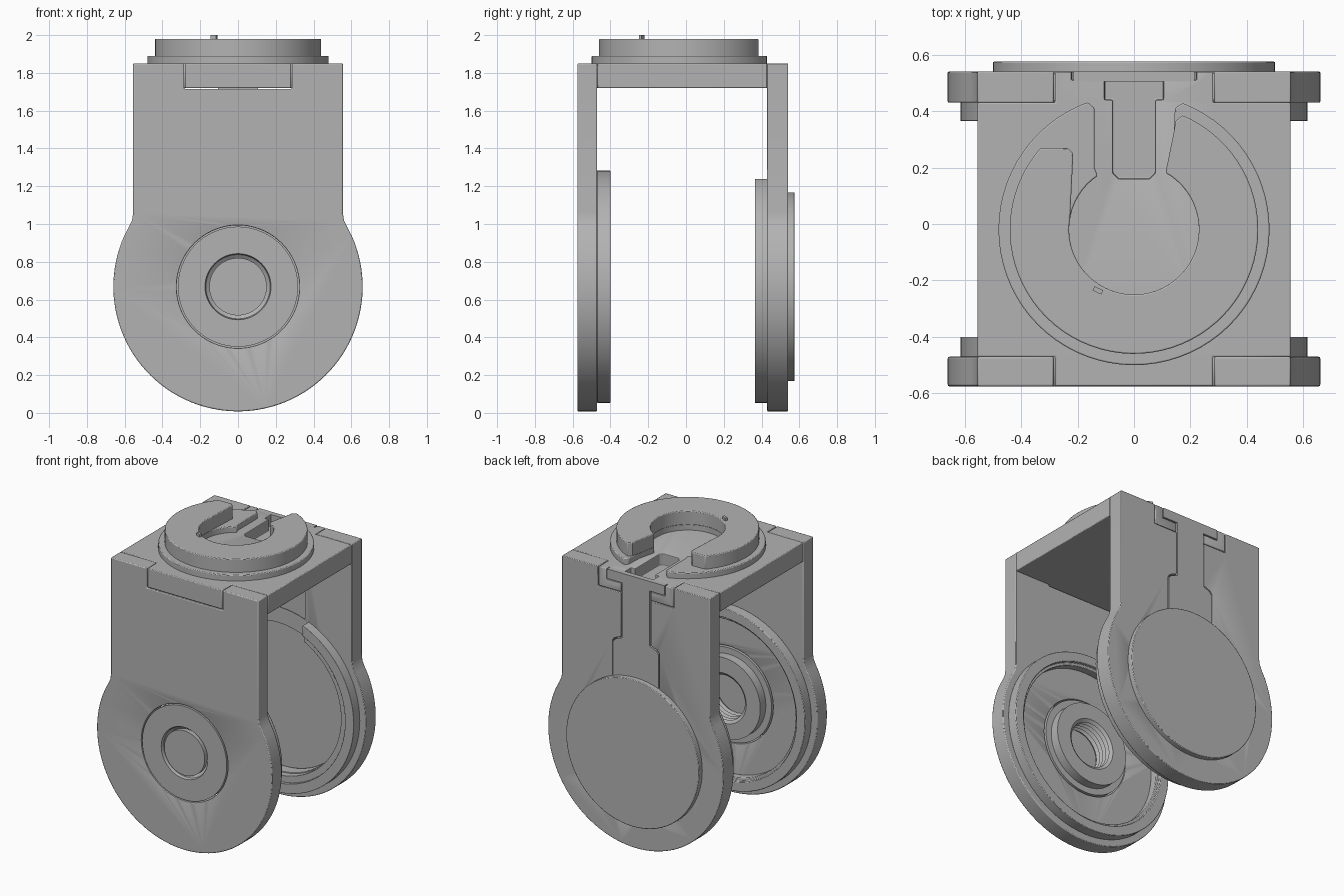
import bpy, bmesh
from math import sin, cos, radians, pi
from mathutils import Matrix

if "Cube" in bpy.data.objects:
    bpy.data.objects.remove(bpy.data.objects["Cube"], do_unlink=True)

grey = bpy.data.materials.new("plain grey")
grey.use_nodes = True
grey.diffuse_color = (0.45, 0.45, 0.45, 1)
grey.node_tree.nodes["Principled BSDF"].inputs["Base Color"].default_value = grey.diffuse_color

CZ = 0.668          # height of the pivot axis
RC = -0.02          # y centre of the top mount


def make(name, bm):
    bmesh.ops.recalc_face_normals(bm, faces=bm.faces)
    mesh = bpy.data.meshes.new(name)
    bm.to_mesh(mesh)
    bm.free()
    mesh.materials.append(grey)
    ob = bpy.data.objects.new(name, mesh)
    bpy.context.collection.objects.link(ob)
    return ob


def prism(name, pts, lo, hi, axis="Z"):
    """Extrude an outline: (x, y) along z, or (x, z) along y."""
    bm = bmesh.new()
    def place(a, b, h):
        return (a, b, h) if axis == "Z" else (a, h, b)
    face = bm.faces.new([bm.verts.new(place(a, b, lo)) for a, b in pts])
    ext = bmesh.ops.extrude_face_region(bm, geom=[face])
    verts = [v for v in ext["geom"] if isinstance(v, bmesh.types.BMVert)]
    bmesh.ops.translate(bm, verts=verts, vec=place(0, 0, hi - lo))
    return make(name, bm)


def lathe(name, profile, steps=72):
    """Turn a closed (radius, y) section about the pivot axis."""
    bm = bmesh.new()
    vs = [bm.verts.new((r, y, CZ)) for r, y in profile]
    edges = [bm.edges.new((vs[i - 1], vs[i])) for i in range(len(vs))]
    bmesh.ops.spin(bm, geom=vs + edges, cent=(0, 0, CZ), axis=(0, 1, 0),
                   angle=2 * pi, steps=steps, use_duplicate=False)
    bmesh.ops.remove_doubles(bm, verts=bm.verts, dist=1e-4)
    return make(name, bm)


def arc(r, a0, a1, n, cy=0.0):
    angles = [radians(a0 + (a1 - a0) * i / n) for i in range(n + 1)]
    return [(r * cos(a), cy + r * sin(a)) for a in angles]


def mirrored(half):
    return half + [(-x, y) for x, y in reversed(half)]


def rect(x0, x1, y0, y1):
    return [(x0, y0), (x1, y0), (x1, y1), (x0, y1)]


def disc(name, r, lo, hi):
    return prism(name, arc(r, 0, 355, 71, CZ), lo, hi, "Y")


def cut(ob, cutter):
    mod = ob.modifiers.new("cut", "BOOLEAN")
    mod.object = cutter
    mod.solver = "EXACT"
    cutter.hide_render = True
    cutter.hide_viewport = True


def bevel(ob, width=0.006):
    mod = ob.modifiers.new("edge", "BEVEL")
    mod.width = width
    mod.segments = 2
    mod.limit_method = "ANGLE"
    mod.angle_limit = radians(40)


# Side plates: rounded lower end, straight neck, notch for the top tab
half = [(0.285, 1.715), (0.285, 1.85), (0.555, 1.85), (0.555, 1.06), (0.561, 1.02), (0.58, 0.98)]
half += arc(0.66, 24, -90, 36, CZ)[:-1]
outline = half + [(0, CZ - 0.66)] + [(-x, z) for x, z in reversed(half)]
front_plate = prism("front_plate", outline, -0.575, -0.47, "Y")
back_plate = prism("back_plate", outline, 0.43, 0.54, "Y")

# Top plate with tabs reaching through both side plates
tabs = mirrored([(0.28, -0.574), (0.28, -0.47), (0.555, -0.47),
                 (0.555, 0.43), (0.28, 0.43), (0.28, 0.539)])
top_plate = prism("top_plate", tabs, 1.72, 1.85)


# Cable cover strip set into the back, with a clearance groove around it
def strip(d):
    return mirrored([(0.17 + d, 1.1), (0.17 + d, 1.37 + d), (0.155 + d, 1.39 + d),
                     (0.105 + d, 1.41 + d), (0.105 + d, 1.785 - d),
                     (0.215 + d, 1.785 - d), (0.215 + d, 1.85 + d)])


strip_cutter = prism("strip_cutter", strip(0.006), 0.51, 0.6, "Y")
prism("cable_cover", strip(0), 0.505, 0.54, "Y")

# Slot in the top plate
slot = mirrored([(0.055, 0.16), (0.075, 0.18), (0.075, 0.44), (0.105, 0.44), (0.105, 0.515)])
slot_cutter = prism("slot_cutter", slot, 1.775, 1.9)
cut(top_plate, slot_cutter)
cut(top_plate, strip_cutter)
cut(back_plate, strip_cutter)

# Openings in the side plates
cut(front_plate, disc("hub_cutter", 0.325, -0.7, -0.4))
cut(back_plate, disc("cap_cutter", 0.498, 0.3, 0.7))
cut(back_plate, prism("inner_slot_cutter", rect(-0.2, 0.2, 1.1, 1.7), 0.4, 0.45, "Y"))
for ob in (front_plate, back_plate, top_plate):
    bevel(ob)

# Front pivot ring, threaded hub and plug
front_ring = lathe("front_ring", [(0.615, -0.472), (0.615, -0.4), (0.55, -0.4),
                                  (0.55, -0.42), (0.53, -0.42), (0.53, -0.472)])
hub = [(0.175, -0.575), (0.318, -0.575), (0.318, -0.465), (0.275, -0.465),
       (0.275, -0.405), (0.17, -0.405)]
for i in range(5):
    y = -0.42 - 0.03 * i
    hub += [(0.15, y), (0.17, y - 0.015)]
threaded_hub = lathe("threaded_hub", hub)
plug = disc("hub_plug", 0.152, -0.575, -0.545)

# Back pivot ring with an open top, and the round cap
back_ring = lathe("back_ring", [(0.615, 0.432), (0.615, 0.365), (0.55, 0.365),
                                (0.55, 0.385), (0.505, 0.385), (0.505, 0.432)])
cut(back_ring, prism("ring_gap_cutter", rect(-0.23, 0.23, 1.0, 1.4), 0.3, 0.429, "Y"))
back_cap = disc("back_cap", 0.5, 0.5, 0.575)
for ob in (front_ring, back_ring, back_cap):
    bevel(ob, 0.004)

# Open mount on top: wide flange and raised collar
flange = arc(0.48, 110, 429, 64, RC) + [(0.145, 0.41), (0.14, 0.3)]
flange += arc(0.23, 61, -236, 48, RC) + [(-0.14, 0.2), (-0.14, 0.41)]
mount_flange = prism("mount_flange", flange, 1.845, 1.89)
collar = arc(0.44, 139, 427, 60, RC) + [(0.148, 0.365), (0.14, 0.32)]
collar += arc(0.23, 61, -190, 44, RC) + [(-0.215, 0.25), (-0.235, 0.27)]
mount_collar = prism("mount_collar", collar, 1.885, 1.98)
for ob in (mount_flange, mount_collar):
    bevel(ob, 0.005)

# Small index pin on the collar
pin = prism("index_pin", rect(-0.017, 0.017, -0.008, 0.008), 1.97, 2.0)
pin.data.transform(Matrix.Translation((-0.128, -0.235, 0)) @ Matrix.Rotation(radians(-25), 4, "Z"))

# Smooth the round walls, keep edges crisp
bpy.ops.object.select_all(action="DESELECT")
for ob in bpy.context.scene.objects:
    if ob.type == "MESH" and not ob.hide_render:
        ob.select_set(True)
        bpy.context.view_layer.objects.active = ob
bpy.ops.object.shade_smooth_by_angle(angle=radians(30))
